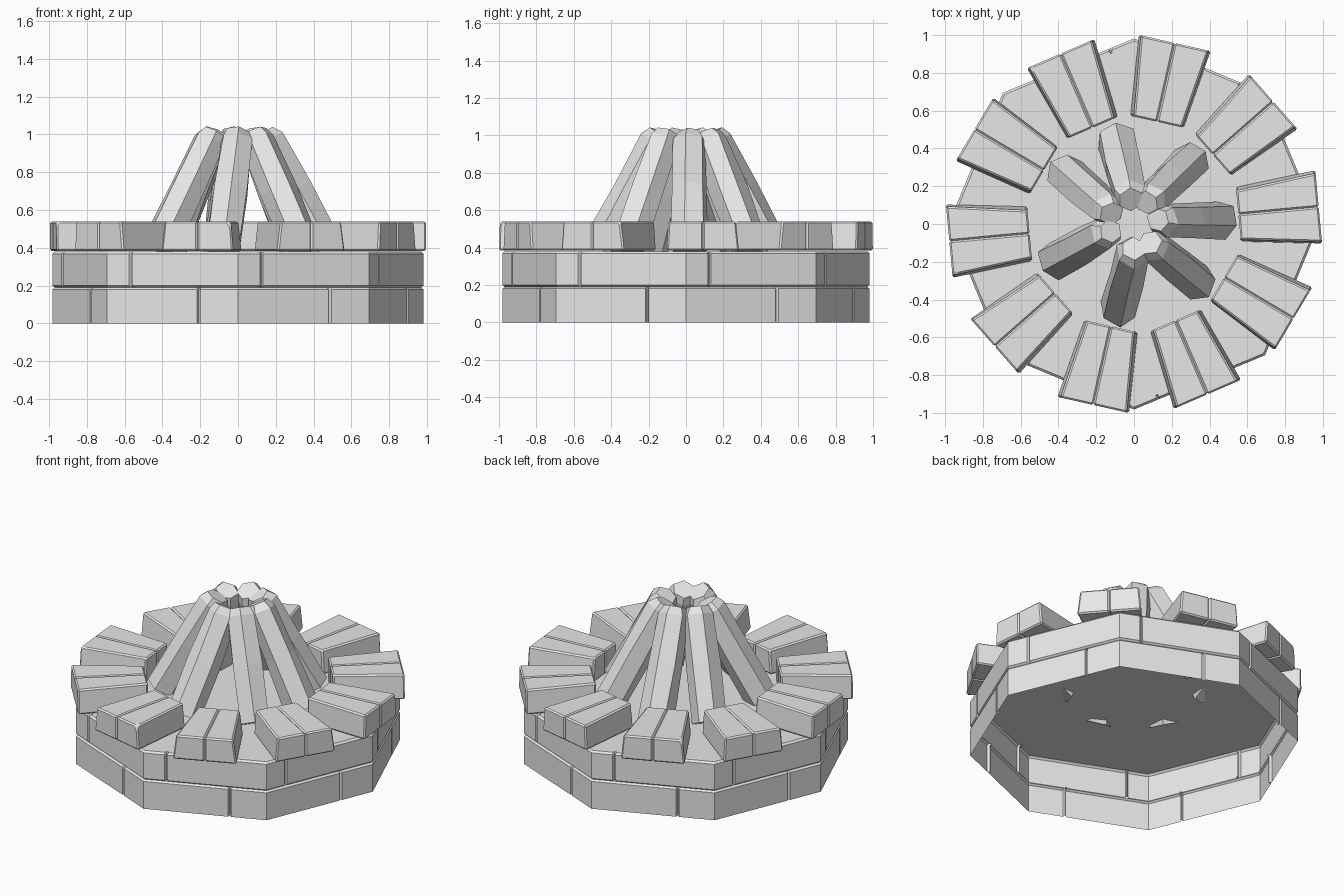
import bpy
import bmesh
import math
import random
from mathutils import Vector, Matrix

cube = bpy.data.objects.get("Cube")
if cube:
    bpy.data.objects.remove(cube, do_unlink=True)

random.seed(4)

# One plain stone grey for everything
grey = bpy.data.materials.new("stone_grey")
grey.use_nodes = True
grey.diffuse_color = (0.8, 0.8, 0.8, 1)
grey.node_tree.nodes["Principled BSDF"].inputs["Base Color"].default_value = (0.8, 0.8, 0.8, 1)


def finish(bm, name):
    mesh = bpy.data.meshes.new(name)
    bm.to_mesh(mesh)
    bm.free()
    mesh.materials.append(grey)
    obj = bpy.data.objects.new(name, mesh)
    bpy.context.collection.objects.link(obj)
    return obj


def loft(rings, cap_start, cap_end):
    """Skin a list of equal-length point loops."""
    bm = bmesh.new()
    loops = [[bm.verts.new(p) for p in ring] for ring in rings]
    n = len(loops[0])
    for low, high in zip(loops, loops[1:]):
        for i in range(n):
            j = (i + 1) % n
            bm.faces.new((low[i], low[j], high[j], high[i]))
    if cap_start:
        bm.faces.new(loops[0][::-1])
    if cap_end:
        bm.faces.new(loops[-1])
    return bm


def polar(r, angle, z=0.0):
    a = math.radians(angle)
    return Vector((r * math.cos(a), r * math.sin(a), z))


# Octagonal wall courses, each face split by one vertical joint
def course(name, joint, levels, cap):
    outline = []
    for k in range(8):
        a, b = polar(0.982, 45 * k), polar(0.982, 45 * k + 45)
        outline.append(a)
        for shift, scale in ((-0.012, 1), (-0.004, 0.982), (0.004, 0.982), (0.012, 1)):
            outline.append(a.lerp(b, joint + shift) * scale)
    rings = [[p * s + Vector((0, 0, z)) for p in outline] for z, s in levels]
    finish(loft(rings, False, cap), name)


course("lower_wall_course", 0.7, ((0, 1), (0.18, 1), (0.19, 0.987)), False)
course("upper_wall_course", 0.18, ((0.19, 0.987), (0.2, 1), (0.368, 1), (0.38, 0.987)), True)


# Ring of paired wedge bricks laid on the wall
R_IN, R_OUT, W_IN, W_OUT = 0.555, 0.982, 0.137, 0.187
Z_LOW, Z_HIGH = 0.383, 0.54


def half_brick(name, angle, side, chipped):
    def corner(r, w, z):
        flare = 0.008 if z == Z_LOW else random.uniform(-0.014, 0)
        return Vector((r, side * (w + flare) if w else 0, z))
    rings = [[corner(r, w, z) for r, w in
              ((R_IN, 0), (R_OUT, 0), (R_OUT, W_OUT), (R_IN, W_IN))]
             for z in (Z_LOW, Z_HIGH)]
    bm = loft(rings, True, True)
    if chipped:
        cut = bmesh.ops.bisect_plane(
            bm, geom=bm.verts[:] + bm.edges[:] + bm.faces[:],
            plane_co=(R_OUT - 0.05, side * W_OUT, Z_HIGH),
            plane_no=(0.35, side * 0.8, 0.5), clear_outer=True)
        edges = [e for e in cut["geom_cut"] if isinstance(e, bmesh.types.BMEdge)]
        bmesh.ops.holes_fill(bm, edges=edges)
    bmesh.ops.recalc_face_normals(bm, faces=bm.faces)
    bmesh.ops.rotate(bm, verts=bm.verts, matrix=Matrix.Rotation(math.radians(angle), 3, 'Z'))
    obj = finish(bm, name)
    bevel = obj.modifiers.new("worn_edges", 'BEVEL')
    bevel.width = 0.009
    bevel.segments = 1
    bevel.limit_method = 'ANGLE'
    bevel.angle_limit = math.radians(40)


for k in range(10):
    for side, label in ((1, "a"), (-1, "b")):
        half_brick(f"rim_brick_{k + 1}{label}", 5.3 + 36 * k, side,
                   side == 1 and k in (3, 5, 7, 9))


# Leaning logs: rough six-sided poles meeting above the middle
def log(name, foot_angle, top_angle):
    foot, top = polar(0.46, foot_angle, 0.4), polar(0.13, top_angle, 1.01)
    axis = (top - foot).normalized()
    out = polar(1, foot_angle)
    u = (out - axis * out.dot(axis)).normalized()
    v = axis.cross(u)
    turn = random.uniform(-0.3, 0.3)
    rings = []
    for t, radius in ((0, 0.102), (0.5, 0.1), (0.93, 0.092), (1, 0.066)):
        centre = foot.lerp(top, t)
        ring = []
        for i in range(6):
            a = turn + math.tau * i / 6
            r = radius * random.uniform(0.92, 1.08)
            ring.append(centre + (u * math.cos(a) + v * math.sin(a)) * r)
        rings.append(ring)
    bm = loft(rings, True, True)
    bmesh.ops.recalc_face_normals(bm, faces=bm.faces)
    finish(bm, name)


leans = ((2, 10), (48, 58), (102, 98), (143, 155), (205, 197), (260, 270), (318, 310))
for n, (foot_angle, top_angle) in enumerate(leans, 1):
    log(f"leaning_log_{n}", foot_angle, top_angle)
